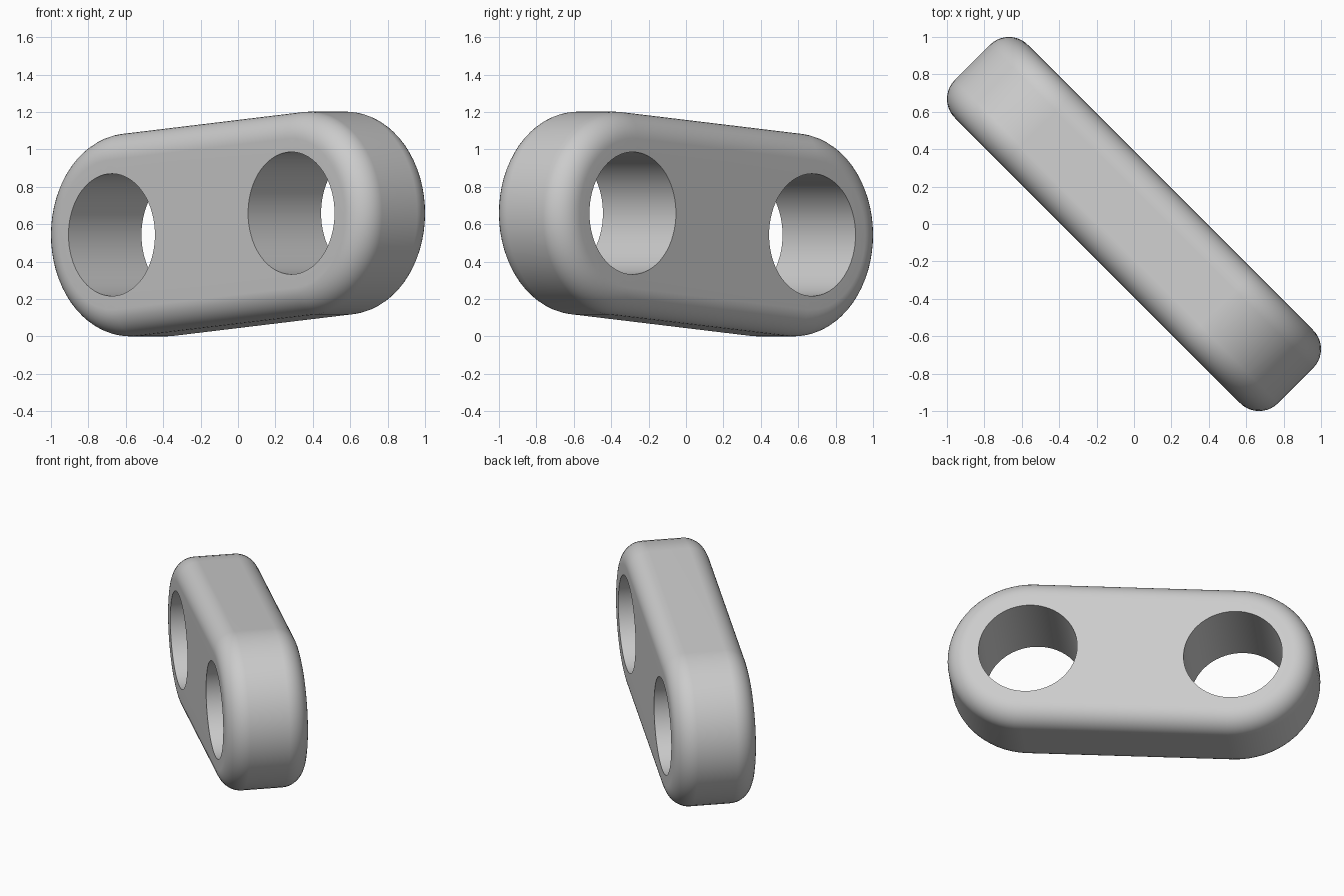
import bpy, bmesh, math

cube = bpy.data.objects.get("Cube")
if cube:
    bpy.data.objects.remove(cube, do_unlink=True)

# Link dimensions
HALF_SPAN = math.hypot(0.679, 0.058)   # centre to hole axis
TILT = math.atan2(0.058, 0.679)
RADIUS, HOLE, HALF_THICK, ROUND = 0.543, 0.327, 0.276, 0.143
ARC, ROUND_STEPS = 32, 10

grey = bpy.data.materials.new("light_grey")
grey.use_nodes = True
grey.diffuse_color = (0.6, 0.6, 0.6, 1)
grey.node_tree.nodes["Principled BSDF"].inputs["Base Color"].default_value = grey.diffuse_color

bm = bmesh.new()


def stadium(radius, y):
    """Ring of two half circles joined by straight sides."""
    ring = []
    for side in (1, -1):
        for i in range(ARC + 1):
            a = math.pi * (i / ARC - 0.5)
            ring.append(bm.verts.new((side * (HALF_SPAN + radius * math.cos(a)), y,
                                      side * radius * math.sin(a))))
    return ring


def circle(x, y):
    steps = 2 * ARC
    return [bm.verts.new((x + HOLE * math.cos(math.tau * i / steps), y,
                          HOLE * math.sin(math.tau * i / steps))) for i in range(steps)]


def bridge(a, b):
    for i in range(len(a)):
        j = (i + 1) % len(a)
        bm.faces.new((a[i], a[j], b[j], b[i]))


def loop_edges(ring):
    return [bm.edges.get((v, ring[i - 1])) for i, v in enumerate(ring)]


# Outer wall with rounded rims
angles = [math.pi / 2 * i / ROUND_STEPS for i in range(ROUND_STEPS + 1)]
profile = [(RADIUS - ROUND * (1 - math.sin(a)), HALF_THICK - ROUND * (1 - math.cos(a)))
           for a in angles]
levels = [(r, -y) for r, y in profile] + [(r, y) for r, y in reversed(profile)]
rings = [stadium(r, y) for r, y in levels]
for lower, upper in zip(rings, rings[1:]):
    bridge(lower, upper)

# Two bored holes
borders = {-1: loop_edges(rings[0]), 1: loop_edges(rings[-1])}
for side in (-1, 1):
    ends = {s: circle(side * HALF_SPAN, s * HALF_THICK) for s in (-1, 1)}
    bridge(ends[-1], ends[1])
    for s in (-1, 1):
        rim = loop_edges(ends[s])
        for edge in rim:
            edge.smooth = False
        borders[s] += rim

# Flat faces around the holes
for s in (-1, 1):
    bmesh.ops.triangle_fill(bm, edges=borders[s], use_beauty=True, normal=(0, s, 0))
bmesh.ops.recalc_face_normals(bm, faces=bm.faces)
for face in bm.faces:
    face.smooth = True

mesh = bpy.data.meshes.new("link_plate")
bm.to_mesh(mesh)
bm.free()
mesh.materials.append(grey)
link = bpy.data.objects.new("link_plate", mesh)
bpy.context.collection.objects.link(link)
link.location = (0, 0, RADIUS + 0.058)
link.rotation_euler = (0, -TILT, -math.pi / 4)

# Keep the flat faces evenly shaded
weighted = link.modifiers.new("even_shading", 'WEIGHTED_NORMAL')
weighted.keep_sharp = True
